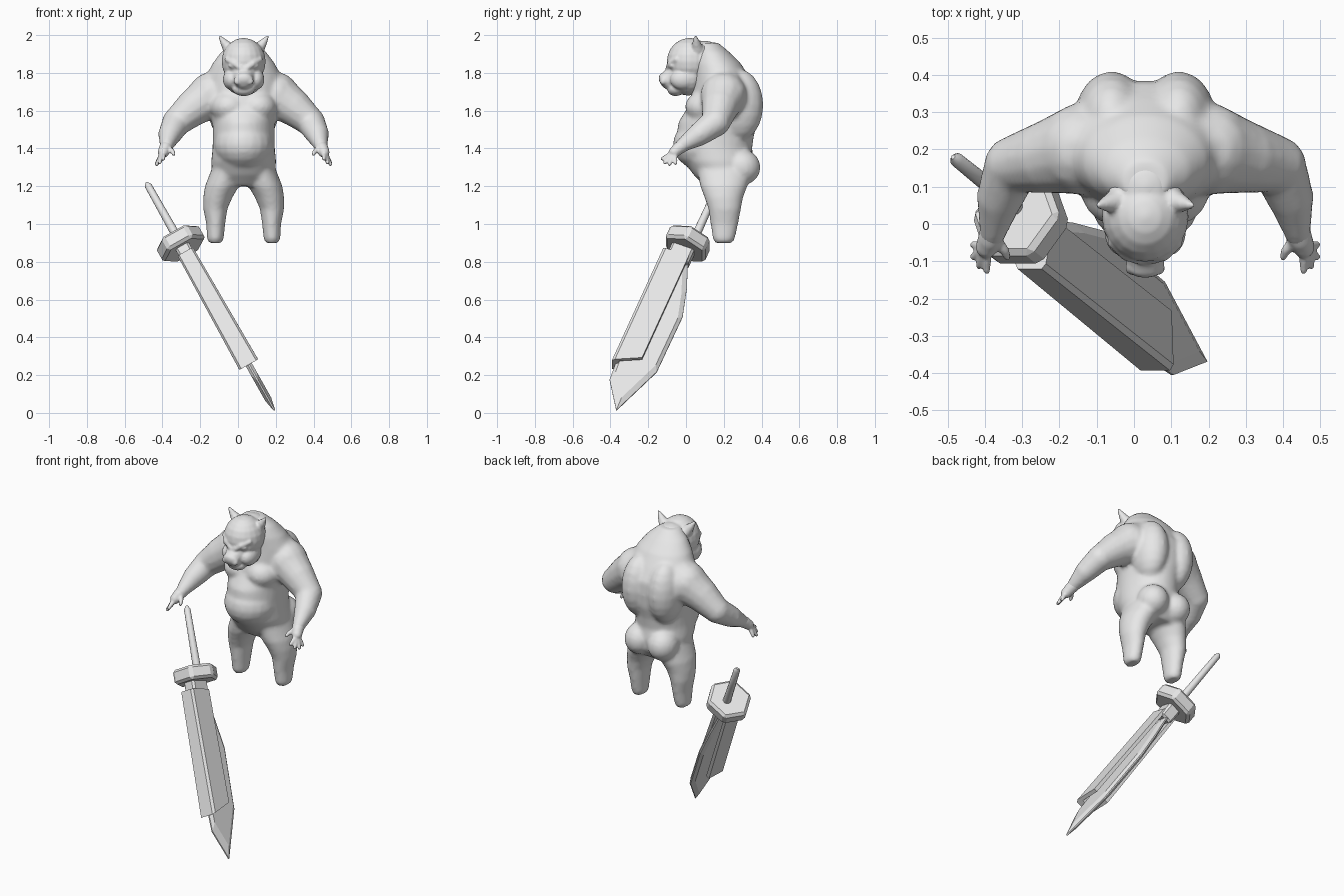
import bpy
import bmesh
from math import cos, sin, pi
from mathutils import Euler, Vector

default_cube = bpy.data.objects.get("Cube")
if default_cube:
    bpy.data.objects.remove(default_cube, do_unlink=True)

BODY_X = 0.03  # the figure's plane of symmetry
SIDES = (-1, 1)

clay = bpy.data.materials.new("clay_grey")
clay.use_nodes = True
clay.diffuse_color = (0.8, 0.8, 0.8, 1)
clay.node_tree.nodes["Principled BSDF"].inputs["Base Color"].default_value = (0.8, 0.8, 0.8, 1)


def finish(name, bm):
    """Turn a bmesh into a named object in the scene."""
    bmesh.ops.recalc_face_normals(bm, faces=bm.faces[:])
    mesh = bpy.data.meshes.new(name)
    bm.to_mesh(mesh)
    bm.free()
    mesh.materials.append(clay)
    obj = bpy.data.objects.new(name, mesh)
    bpy.context.scene.collection.objects.link(obj)
    return obj


def sculpt(name, bm, voxel, rounds):
    """Fuse overlapping volumes into one smooth skin."""
    obj = finish(name, bm)
    remesh = obj.modifiers.new("fuse", 'REMESH')
    remesh.mode = 'VOXEL'
    remesh.voxel_size = voxel
    remesh.use_smooth_shade = True
    relax = obj.modifiers.new("relax", 'SMOOTH')
    relax.factor = 0.5
    relax.iterations = rounds


def loft(bm, rings):
    """Skin a list of equal point rings and cap both ends."""
    loops = [[bm.verts.new(p) for p in ring] for ring in rings]
    count = len(loops[0])
    for low, high in zip(loops, loops[1:]):
        for i in range(count):
            j = (i + 1) % count
            bm.faces.new((low[i], low[j], high[j], high[i]))
    bm.faces.new(loops[0])
    bm.faces.new(loops[-1])


def circle(rx, ry, z, sides):
    angles = [2 * pi * i / sides for i in range(sides)]
    return [Vector((rx * cos(a), ry * sin(a), z)) for a in angles]


def blob(bm, center, radii, turn=(0, 0, 0), sides=20):
    """Ellipsoid placed relative to the symmetry plane."""
    place = Vector(center) + Vector((BODY_X, 0, 0))
    spin = Euler(turn).to_matrix()
    rx, ry, rz = radii
    rows = sides // 2
    rings = []
    for i in range(rows + 1):
        a = pi * (i / rows - .5) * .96
        ring = circle(rx * cos(a), ry * cos(a), rz * sin(a), sides)
        rings.append([place + spin @ p for p in ring])
    loft(bm, rings)


def limb(bm, side, points):
    """Tapered tubes with ball joints through (x, y, z, radius) points."""
    joints = [(Vector((side * x, y, z)), r) for x, y, z, r in points]
    for center, r in joints:
        blob(bm, center, (r, r, r), sides=14)
    shift = Vector((BODY_X, 0, 0))
    for (a, ra), (b, rb) in zip(joints, joints[1:]):
        spin = (b - a).to_track_quat('Z', 'Y').to_matrix()
        loft(bm, [[shift + c + spin @ p for p in circle(r, r, 0, 14)]
                  for c, r in ((a, ra), (b, rb))])


def oval(z, cx, cy, hx, hy):
    return [p + Vector((BODY_X + cx, cy, 0)) for p in circle(hx, hy, z, 32)]


# Torso: height, half width, front, back
body = bmesh.new()
torso = [(1.2, .13, .1, .31), (1.26, .165, .04, .35), (1.33, .172, -.01, .36),
         (1.4, .165, -.04, .35), (1.47, .163, -.05, .36), (1.54, .165, -.04, .38),
         (1.62, .19, .01, .385), (1.7, .21, .03, .38), (1.78, .2, .04, .335),
         (1.85, .165, .04, .29), (1.91, .12, .05, .23), (1.96, .06, .06, .17)]
loft(body, [oval(z, 0, (f + b) / 2, w, (b - f) / 2) for z, w, f, b in torso])
blob(body, (0, .1, 1.42), (.158, .17, .14))

for s in SIDES:
    # Chest, back muscles and buttocks
    blob(body, (s * .075, .1, 1.62), (.1, .105, .085))
    blob(body, (s * .09, .28, 1.63), (.1, .13, .19))
    blob(body, (s * .08, .295, 1.3), (.09, .1, .095))
    # Arm
    limb(body, s, [(.1, .2, 1.73, .11), (.17, .2, 1.68, .125), (.26, .18, 1.62, .1),
                   (.355, .16, 1.54, .077), (.39, .07, 1.475, .063),
                   (.41, -.03, 1.41, .035)])
    # Leg
    leg = [(.9, .15, .2, .034, .046), (.92, .15, .2, .044, .058),
           (1, .148, .203, .05, .073), (1.08, .15, .205, .064, .086),
           (1.14, .137, .2, .077, .102), (1.2, .115, .2, .09, .125),
           (1.29, .09, .2, .08, .14)]
    loft(body, [oval(z, s * cx, cy, hx, hy) for z, cx, cy, hx, hy in leg])
sculpt("body", body, .012, 5)

# Hands with four fingers and a thumb
FINGERS = [(.425, -.125, 1.345), (.445, -.112, 1.325), (.46, -.088, 1.316), (.46, -.055, 1.322)]
for s, side_name in zip(SIDES, ("right", "left")):
    hand = bmesh.new()
    limb(hand, s, [(.405, -.01, 1.42, .036), (.415, -.04, 1.4, .034), (.425, -.062, 1.38, .03)])
    for tip in FINGERS:
        knuckle = Vector((.427, -.062, 1.38)).lerp(Vector(tip), .35)
        limb(hand, s, [(*knuckle, .014), (*tip, .01)])
    limb(hand, s, [(.4, -.045, 1.4, .017), (.378, -.07, 1.385, .013), (.37, -.088, 1.37, .01)])
    sculpt(side_name + "_hand", hand, .006, 2)

# Head: skull, jaw, snout
head = bmesh.new()
blob(head, (0, .02, 1.86), (.117, .122, .125))
blob(head, (0, .01, 1.775), (.107, .1, .095))
blob(head, (0, .1, 1.86), (.11, .11, .11))
limb(head, 1, [(0, -.03, 1.79, .075), (0, -.085, 1.765, .055)])
blob(head, (0, -.112, 1.762), (.052, .03, .04), (.5, 0, 0))
blob(head, (0, -.055, 1.715), (.06, .045, .038))
for s in SIDES:
    # Frowning brow, narrow eye, nose wing, cheek
    limb(head, s, [(.012, -.095, 1.822, .015), (.05, -.083, 1.85, .017), (.088, -.05, 1.872, .014)])
    blob(head, (s * .058, -.073, 1.832), (.026, .016, .01), (0, -s * .35, 0))
    blob(head, (s * .03, -.12, 1.755), (.024, .018, .02))
    blob(head, (s * .065, -.015, 1.765), (.045, .07, .055))
    # Pointed ear
    limb(head, s, [(.075, .06, 1.925, .036), (.1, .055, 1.955, .023), (.125, .05, 1.99, .009)])
sculpt("head", head, .007, 3)

# Sword frame: the long axis runs from pommel to tip
POMMEL = Vector((-.485, .18, 1.22))
ALONG = (Vector((.195, -.37, .01)) - POMMEL).normalized()
THICK = ALONG.cross(Vector((0, 1, 0))).normalized()
WIDE = THICK.cross(ALONG)


def sword_part(name, rings, bevel=0):
    """Loft rings given as (thickness, width, length) along the sword."""
    bm = bmesh.new()
    loft(bm, [[POMMEL + THICK * n + WIDE * w + ALONG * t for n, w, t in ring] for ring in rings])
    obj = finish(name, bm)
    if bevel:
        mod = obj.modifiers.new("soft edges", 'BEVEL')
        mod.width = bevel
        mod.segments = 1
    return obj


# Grip with a blunt pointed pommel
grip = sword_part("sword_grip", [circle(r, r, t, 12) for r, t in
                                 ((.006, 0), (.019, .02), (.021, .2), (.024, .42))])
for face in grip.data.polygons:
    face.use_smooth = len(face.vertices) == 4

# Six-sided guard
guard = [(.135, -.02), (.07, .09), (-.07, .09), (-.135, -.02), (-.07, -.135), (.07, -.135)]
sword_part("sword_guard", [[(n, w, t) for n, w in guard] for t in (.365, .45)], .015)

# Collar under the guard
collar = [(.04, .03), (-.04, .03), (-.04, -.095), (.04, -.095)]
sword_part("sword_collar", [[(n, w, t) for n, w in collar] for t in (.43, .54)], .012)

# Channel-shaped casing, open toward the cutting edge
casing = [(-.057, .02), (-.057, -.11), (-.045, -.125), (.045, -.125), (.057, -.11), (.057, .02),
          (.034, .02), (.034, -.09), (-.034, -.09), (-.034, .02)]
sword_part("sword_casing", [[(n * .82, w, .5) for n, w in casing],
                            [(n, w, 1.17 - .48 * (w - .02)) for n, w in casing]])

# Blade held in the casing, with bevelled edges
blade = [(0, 1.49), (-.102, 1.33), (-.11, 1.2), (-.08, .53), (.02, .51),
         (.075, .667), (.117, .833), (.113, 1.195)]
sword_part("sword_blade", [[(n, w * k, 1 + (t - 1) * k) for w, t in blade]
                           for n, k in ((-.018, .85), (-.004, 1), (.004, 1), (.018, .85))])
